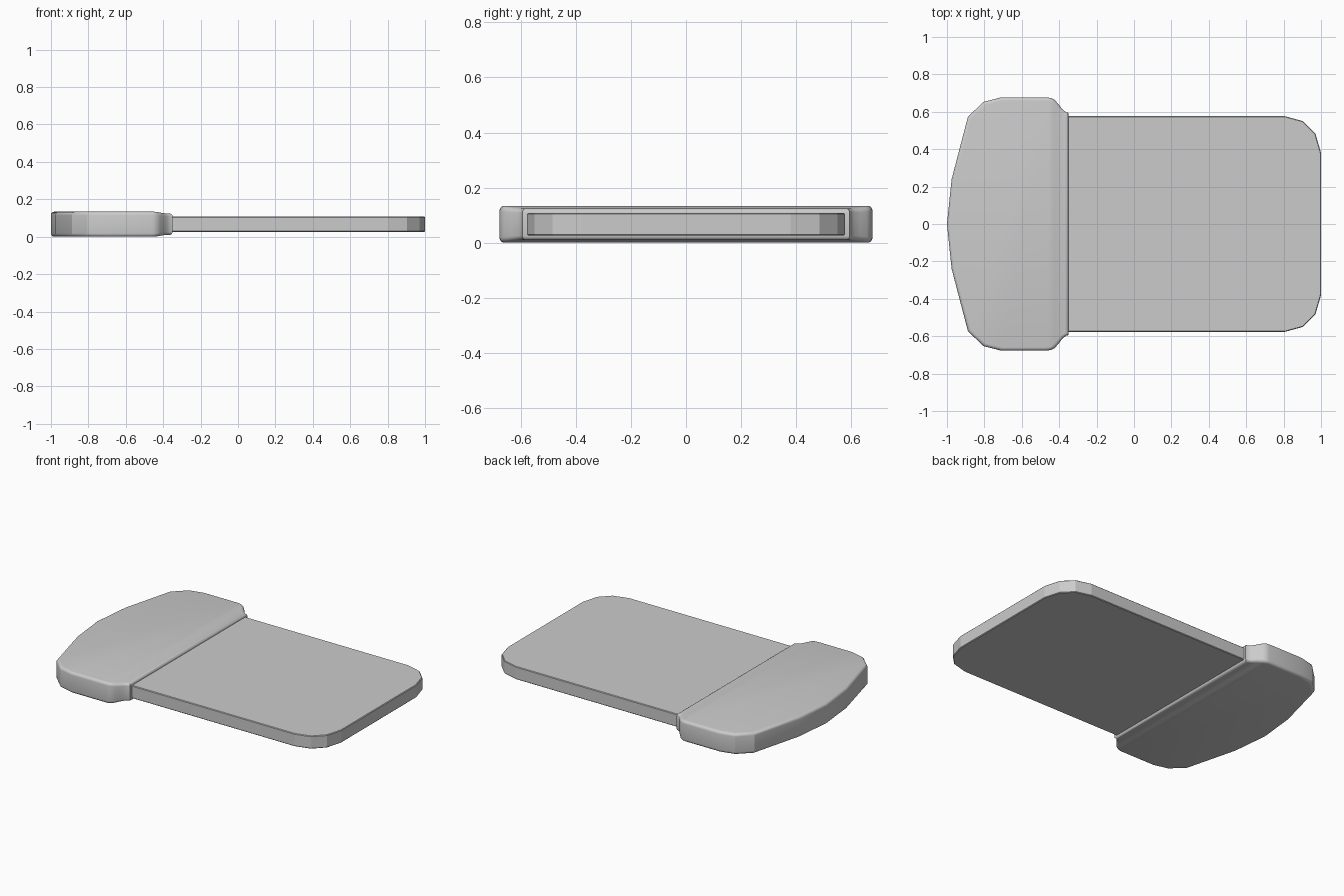
import bpy, bmesh, math
from mathutils import Vector

if "Cube" in bpy.data.objects:
    bpy.data.objects.remove(bpy.data.objects["Cube"])

MID = 0.067  # mid height shared by both parts


def inset_outline(pts, d):
    """Offset a counter-clockwise outline inward with mitred corners."""
    out, n = [], len(pts)
    for i in range(n):
        p, a, b = Vector(pts[i]), Vector(pts[i - 1]), Vector(pts[(i + 1) % n])
        e1, e2 = (p - a).normalized(), (b - p).normalized()
        n1, n2 = Vector((-e1.y, e1.x)), Vector((-e2.y, e2.x))
        out.append(p + (n1 + n2) * d / (1 + n1.dot(n2)))
    return out


def rounded_slab(name, half, half_height, radius, steps, cuts=(), profile=None, angle=20):
    """Slab from a mirrored half outline (y >= 0, running right to left)."""
    mirrored = [(x, -y) for x, y in reversed(half) if y > 0]
    pts = half + mirrored
    levels = []
    for i in range(steps + 1):
        t = math.pi / 2 * i / steps
        levels.append((half_height - radius + radius * math.sin(t), radius * (1 - math.cos(t))))
    levels = [(-z, d) for z, d in reversed(levels)] + levels
    bm = bmesh.new()
    rings = [[bm.verts.new((p.x, p.y, z)) for p in inset_outline(pts, d)] for z, d in levels]
    n = len(pts)
    for lo, hi in zip(rings, rings[1:]):
        for i in range(n):
            j = (i + 1) % n
            bm.faces.new((lo[i], lo[j], hi[j], hi[i]))
    bm.faces.new(list(reversed(rings[0])))
    bm.faces.new(rings[-1])
    for x in cuts:
        bmesh.ops.bisect_plane(bm, geom=bm.verts[:] + bm.edges[:] + bm.faces[:],
                               plane_co=(x, 0, 0), plane_no=(1, 0, 0), dist=1e-5)
    for v in bm.verts:
        if profile:
            v.co.z *= profile(v.co.x)
        v.co.z += MID
    bmesh.ops.recalc_face_normals(bm, faces=bm.faces)
    mesh = bpy.data.meshes.new(name)
    bm.to_mesh(mesh)
    bm.free()
    obj = bpy.data.objects.new(name, mesh)
    bpy.context.collection.objects.link(obj)
    bpy.context.view_layer.objects.active = obj
    obj.select_set(True)
    bpy.ops.object.shade_smooth_by_angle(angle=math.radians(angle))
    obj.select_set(False)
    return obj


def shoulder(x):
    """Height factor: full on the cap body, easing down to the collar."""
    t = min(max((x + 0.455) / 0.075, 0), 1)
    return 1 - 0.14 * t * t * (3 - 2 * t)


# Thick end cap with bowed outer edge and stepped collar
cap_half = [(-0.35, 0.594), (-0.362, 0.597), (-0.38, 0.61), (-0.405, 0.642), (-0.425, 0.664),
            (-0.445, 0.674), (-0.47, 0.677), (-0.71, 0.677), (-0.805, 0.653),
            (-0.888, 0.573), (-0.975, 0.24), (-1.0, 0.0)]
rounded_slab("end_cap", cap_half, 0.067, 0.018, 4,
             cuts=(-0.455, -0.436, -0.4175, -0.399, -0.38), profile=shoulder, angle=28)

# Thin flat plate with rounded far corners, tucked into the cap
plate_half = [(1.0, 0.38), (0.97, 0.484), (0.904, 0.55), (0.805, 0.577), (-0.42, 0.577)]
rounded_slab("flat_plate", plate_half, 0.041, 0.004, 1, angle=10)
